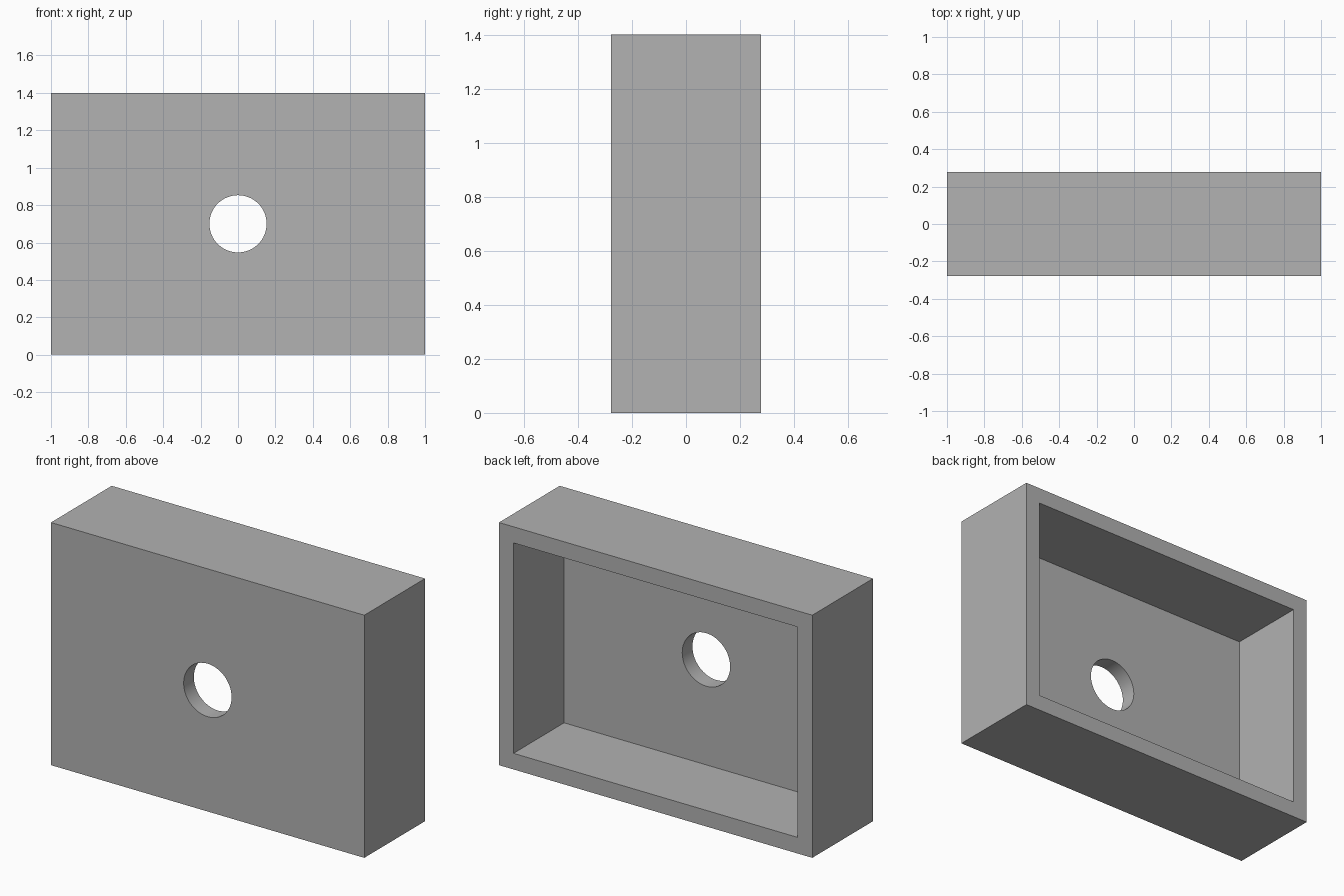
import bpy
from math import radians

old = bpy.data.objects.get("Cube")
if old:
    bpy.data.objects.remove(old, do_unlink=True)

W, D, H = 2.0, 0.554, 1.4   # outer size
T = 0.093                   # wall thickness
R = 0.153                   # hole radius

grey = bpy.data.materials.new("plain grey")
grey.use_nodes = True
colour = (0.445, 0.445, 0.445, 1)
grey.diffuse_color = colour
grey.node_tree.nodes["Principled BSDF"].inputs["Base Color"].default_value = colour


def box(name, size, y=0.0):
    bpy.ops.mesh.primitive_cube_add(size=1, location=(0, y, H / 2))
    ob = bpy.context.object
    ob.name = name
    ob.scale = size
    bpy.ops.object.transform_apply(location=False, rotation=False, scale=True)
    ob.data.materials.append(grey)
    return ob


def cut(target, cutter):
    mod = target.modifiers.new(cutter.name, 'BOOLEAN')
    mod.operation = 'DIFFERENCE'
    mod.solver = 'EXACT'
    mod.object = cutter
    bpy.context.view_layer.objects.active = target
    bpy.ops.object.modifier_apply(modifier=mod.name)
    bpy.data.objects.remove(cutter, do_unlink=True)


# Solid block that becomes the open-backed housing
housing = box("housing", (W, D, H))

# Rectangular pocket, open at the back
cut(housing, box("pocket_cutter", (W - 2 * T, D, H - 2 * T), y=T))

# Round hole through the middle of the front wall
bpy.ops.mesh.primitive_cylinder_add(vertices=64, radius=R, depth=4 * T,
                                    location=(0, (T - D) / 2, H / 2),
                                    rotation=(radians(90), 0, 0))
hole = bpy.context.object
hole.name = "hole_cutter"
hole.data.materials.append(grey)
cut(housing, hole)

# Smooth the hole wall, keep every edge crisp
bpy.ops.object.select_all(action='DESELECT')
housing.select_set(True)
bpy.context.view_layer.objects.active = housing
bpy.ops.object.shade_smooth_by_angle(angle=radians(30))
